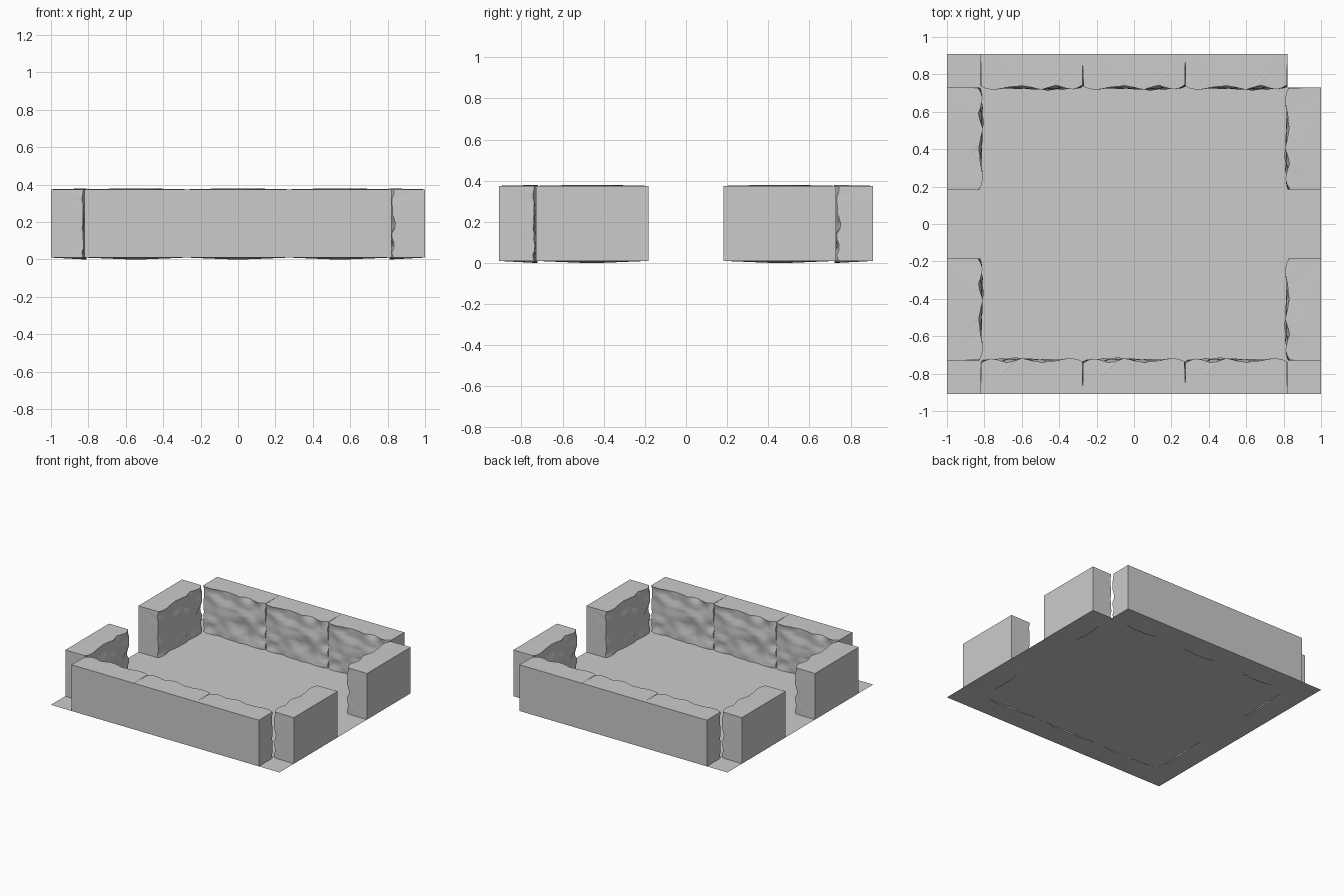
import bpy, bmesh, math
from mathutils import Vector, noise

cube = bpy.data.objects.get("Cube")
if cube:
    bpy.data.objects.remove(cube, do_unlink=True)

HALF_X, HALF_Y = 1.0, 0.91      # floor half size
DEPTH = 0.18                    # wall thickness
BASE, HEIGHT = 0.01, 0.365      # floor level and wall height
TILE = (HALF_X - DEPTH) * 2 / 3 # length of one wall block

stone = bpy.data.materials.new("grey stone")
stone.use_nodes = True
grey = (0.6, 0.6, 0.6, 1)
stone.diffuse_color = grey
stone.node_tree.nodes["Principled BSDF"].inputs["Base Color"].default_value = grey


def rough_point(u, v):
    """Point on the hewn face of a block; u and v run from 0 to 1."""
    p = Vector((u * 6, v * 7, 3.7))
    y = 0.018 * noise.noise(p) + 0.006 * noise.noise(p * 2.3)
    x = u * TILE
    z = BASE + v * HEIGHT
    bulge = max(0, math.sin(math.pi * u)) ** 2
    if u in (0, 1):             # ragged seams between blocks
        y += 0.008
        x += (0.5 - u) * 0.014 * abs(noise.noise(p * 1.7))
    if v == 0:
        z -= 0.01 * bulge
    if v == 1:
        z += 0.005 * bulge * (0.6 + noise.noise(p * 2))
        y -= 0.012 * math.exp(-((u - 0.2) / 0.12) ** 2)
    return x, y, z


def block_mesh():
    """Wall block with a hewn face towards -y and plain sides."""
    bm = bmesh.new()
    cols, rows = 20, 14
    grid = [[bm.verts.new(rough_point(i / cols, j / rows))
             for i in range(cols + 1)] for j in range(rows + 1)]
    for j in range(rows):
        for i in range(cols):
            bm.faces.new((grid[j][i], grid[j][i + 1],
                          grid[j + 1][i + 1], grid[j + 1][i]))
    # plain back and sides
    rim = (grid[0] + [r[-1] for r in grid[1:-1]] + grid[-1][::-1]
           + [r[0] for r in grid[-2:0:-1]])
    corners = [bm.verts.new((x, DEPTH, z)) for x, z in
               ((0, BASE), (TILE, BASE), (TILE, BASE + HEIGHT), (0, BASE + HEIGHT))]
    marks = [0, cols, cols + rows, 2 * cols + rows, len(rim)]
    for k in range(4):
        a, b = corners[k], corners[(k + 1) % 4]
        edge = [rim[n % len(rim)] for n in range(marks[k], marks[k + 1] + 1)]
        half = len(edge) // 2
        for n in range(len(edge) - 1):
            bm.faces.new((edge[n + 1], edge[n], a if n < half else b))
        bm.faces.new((edge[half], a, b))
    bm.faces.new(corners[::-1])
    bmesh.ops.recalc_face_normals(bm, faces=bm.faces)
    mesh = bpy.data.meshes.new("wall_block")
    bm.to_mesh(mesh)
    bm.free()
    mesh.materials.append(stone)
    return mesh


block = block_mesh()


def place(name, x, y, turn):
    ob = bpy.data.objects.new(name, block)
    ob.location = (x, y, 0)
    ob.rotation_euler.z = math.radians(turn)
    bpy.context.collection.objects.link(ob)
    return ob


# long walls, three blocks each
inner_x, inner_y = HALF_X - DEPTH, HALF_Y - DEPTH
blocks = []
for n in range(3):
    start = -inner_x + n * TILE
    blocks.append(place(f"back_wall_{n + 1}", start, inner_y, 0))
    blocks.append(place(f"front_wall_{n + 1}", -start, -inner_y, 180))

# side walls with a doorway gap in the middle
for n, start in enumerate((-inner_y, inner_y - TILE)):
    blocks.append(place(f"right_wall_{n + 1}", -inner_x, start, 90))
    blocks.append(place(f"left_wall_{n + 1}", inner_x, -start, -90))

bpy.ops.object.select_all(action="DESELECT")
blocks[0].select_set(True)
bpy.context.view_layer.objects.active = blocks[0]
bpy.ops.object.shade_smooth_by_angle(angle=math.radians(40))

# floor sheet with one corner left out
outline = [(-HALF_X, -HALF_Y), (HALF_X, -HALF_Y), (HALF_X, inner_y),
           (inner_x, inner_y), (inner_x, HALF_Y), (-HALF_X, HALF_Y)]
floor_mesh = bpy.data.meshes.new("floor")
floor_mesh.from_pydata([(x, y, BASE) for x, y in outline], [], [range(len(outline))])
floor_mesh.materials.append(stone)
bpy.context.collection.objects.link(bpy.data.objects.new("floor", floor_mesh))
